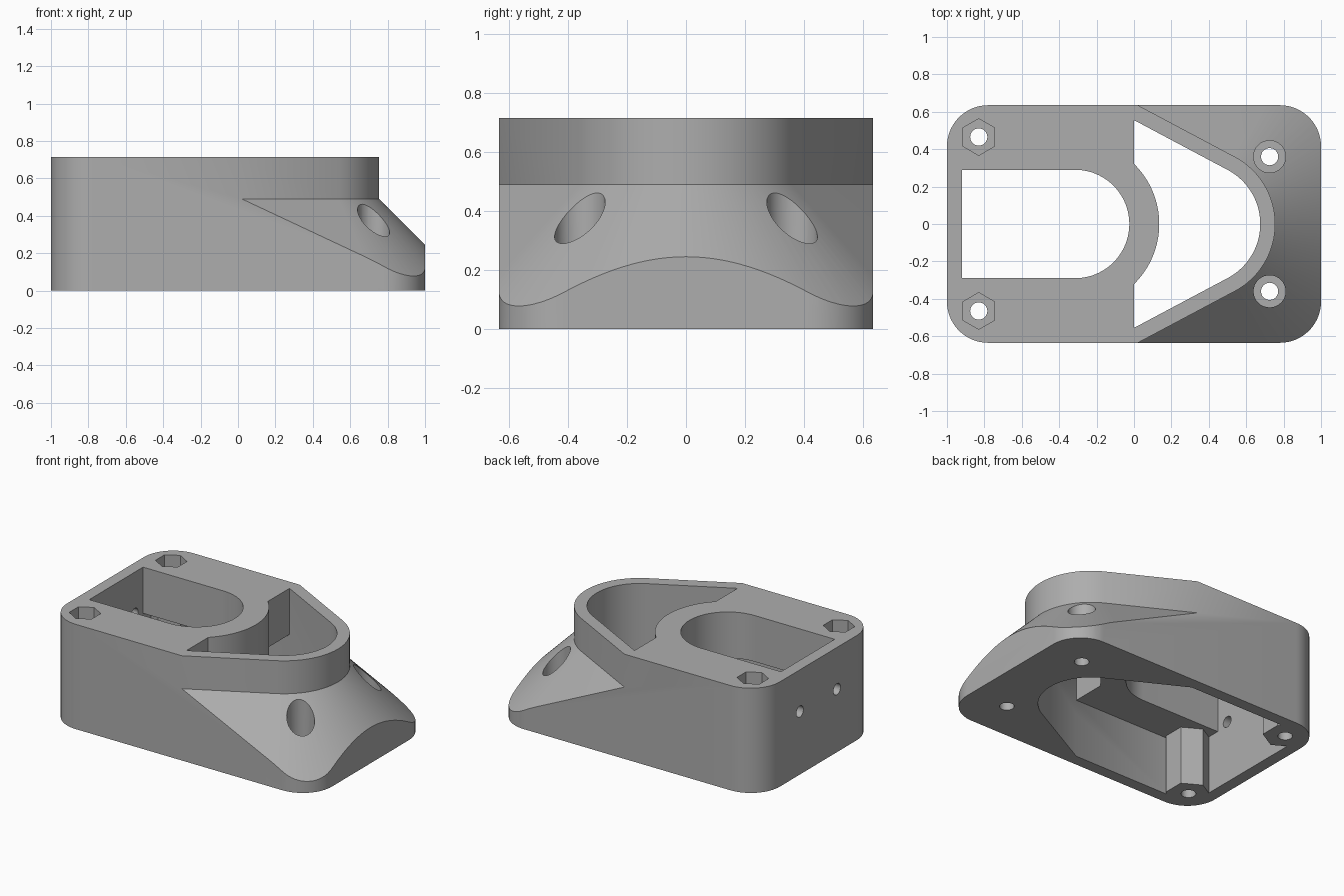
import bpy, bmesh
from math import radians, cos, sin, acos

if "Cube" in bpy.data.objects:
    bpy.data.objects.remove(bpy.data.objects["Cube"], do_unlink=True)

HALF_WIDTH, HEIGHT, CORNER = 0.635, 0.715, 0.22
CEILING = 0.40                      # underside of the top plate
FLARE_Z = 0.49                      # where the nose wall meets the sloped skirt
NOSE_X, NOSE_R, WALL = 0.348, 0.407, 0.08
NOSE_ANGLE = radians(62)
SLOT_X, SLOT_R, RING_R = -0.315, 0.29, 0.45
BACK = -0.92                        # inside of the back wall
SCREW_FLOOR = 0.20

grey = bpy.data.materials.new("grey plastic")
grey.use_nodes = True
colour = (0.42, 0.42, 0.42, 1)
grey.diffuse_color = colour
grey.node_tree.nodes["Principled BSDF"].inputs["Base Color"].default_value = colour


def arc(cx, cy, r, a0, a1, steps=24):
    return [(cx + r * cos(a0 + (a1 - a0) * i / steps),
             cy + r * sin(a0 + (a1 - a0) * i / steps)) for i in range(steps + 1)]


def mirrored(upper):
    """Close an outline from its upper half by mirroring across y = 0."""
    return upper + [(x, -y) for x, y in reversed(upper)]


def loft(name, rings):
    """Solid through a stack of (outline, height) rings."""
    bm = bmesh.new()
    stack = [[bm.verts.new((x, y, z)) for x, y in pts] for pts, z in rings]
    n = len(stack[0])
    for lower, upper in zip(stack, stack[1:]):
        for i in range(n):
            j = (i + 1) % n
            bm.faces.new((lower[i], lower[j], upper[j], upper[i]))
    bm.faces.new(stack[0][::-1])
    bm.faces.new(stack[-1])
    bmesh.ops.recalc_face_normals(bm, faces=bm.faces)
    mesh = bpy.data.meshes.new(name)
    bm.to_mesh(mesh)
    bm.free()
    mesh.materials.append(grey)
    obj = bpy.data.objects.new(name, mesh)
    bpy.context.scene.collection.objects.link(obj)
    return obj


def prism(name, outline, z0, z1):
    return loft(name, [(outline, z0), (outline, z1)])


def boolean(target, tool, operation="DIFFERENCE"):
    """Apply a boolean and discard the tool."""
    mod = target.modifiers.new("cut", "BOOLEAN")
    mod.object, mod.operation, mod.solver = tool, operation, "EXACT"
    bpy.context.view_layer.update()
    graph = bpy.context.evaluated_depsgraph_get()
    result = bpy.data.meshes.new_from_object(target.evaluated_get(graph))
    target.modifiers.remove(mod)
    target.data = result
    bpy.data.objects.remove(tool, do_unlink=True)


def nose_outline(offset, x_end):
    """Tapered round nose, open to a straight back edge at x_end."""
    r = NOSE_R + offset
    reach = r + NOSE_X * cos(NOSE_ANGLE)
    y_end = (reach - x_end * cos(NOSE_ANGLE)) / sin(NOSE_ANGLE)
    return ([(x_end, -y_end)] + arc(NOSE_X, 0, r, -NOSE_ANGLE, NOSE_ANGLE, 48)
            + [(x_end, y_end)])


# Rounded block
cx, cy = 1 - CORNER, HALF_WIDTH - CORNER
outline = []
for k, (sx, sy) in enumerate([(1, 1), (-1, 1), (-1, -1), (1, -1)]):
    outline += arc(sx * cx, sy * cy, CORNER, radians(90 * k), radians(90 * k + 90), 16)
housing = prism("housing", outline, 0, HEIGHT)

# Nose wall with a 45 degree skirt below
skirt = loft("skirt", [(nose_outline(FLARE_Z + 0.1, -1.2), -0.1),
                       (nose_outline(0, -1.2), FLARE_Z),
                       (nose_outline(0, -1.2), HEIGHT + 0.1)])
boolean(housing, skirt, "INTERSECT")

# Underside cavity, leaving six-sided bosses in the back corners
inner_nose = nose_outline(-WALL, 0)
side = inner_nose[-1][1]
boss = [(-0.725, side), (-0.709, 0.535), (-0.709, 0.395), (-0.83, 0.325), (BACK, 0.377)]
cavity = inner_nose + boss + [(x, -y) for x, y in reversed(boss)]
boolean(housing, prism("cavity", cavity, -0.1, CEILING))

# Nose opening, bounded behind by the round rim of the slot
rim = acos(-SLOT_X / RING_R)
opening = inner_nose + arc(SLOT_X, 0, RING_R, rim, -rim, 32)
boolean(housing, prism("nose_opening", opening, CEILING - 0.1, HEIGHT + 0.1))

# Slot with one round end
slot = [(BACK, -SLOT_R)] + arc(SLOT_X, 0, SLOT_R, radians(-90), radians(90), 40) + [(BACK, SLOT_R)]
boolean(housing, prism("slot", slot, CEILING - 0.1, HEIGHT + 0.1))

# Screw holes: nut pockets at the back, round counterbores in the skirt
for s in (-1, 1):
    for x, y, r, sides in ((-0.83, 0.465, 0.098, 6), (0.725, 0.36, 0.086, 32)):
        pocket = arc(x, s * y, r, radians(90), radians(450), sides)[:-1]
        shaft = arc(x, s * y, 0.046, 0, radians(360), 24)[:-1]
        boolean(housing, prism("pocket", pocket, SCREW_FLOOR, HEIGHT + 0.1))
        boolean(housing, prism("shaft", shaft, -0.1, SCREW_FLOOR + 0.1))

    # Small cross hole through the back wall
    cable = prism("cable_hole", arc(0, 0, 0.038, 0, radians(360), 20)[:-1], -0.1, 0.1)
    cable.rotation_euler.y = radians(90)
    cable.location = (-0.97, s * 0.2, 0.43)
    boolean(housing, cable)

# Smooth the curved walls, keep the edges sharp
bpy.ops.object.select_all(action="DESELECT")
bpy.context.view_layer.objects.active = housing
housing.select_set(True)
bpy.ops.object.shade_smooth_by_angle(angle=radians(30))
